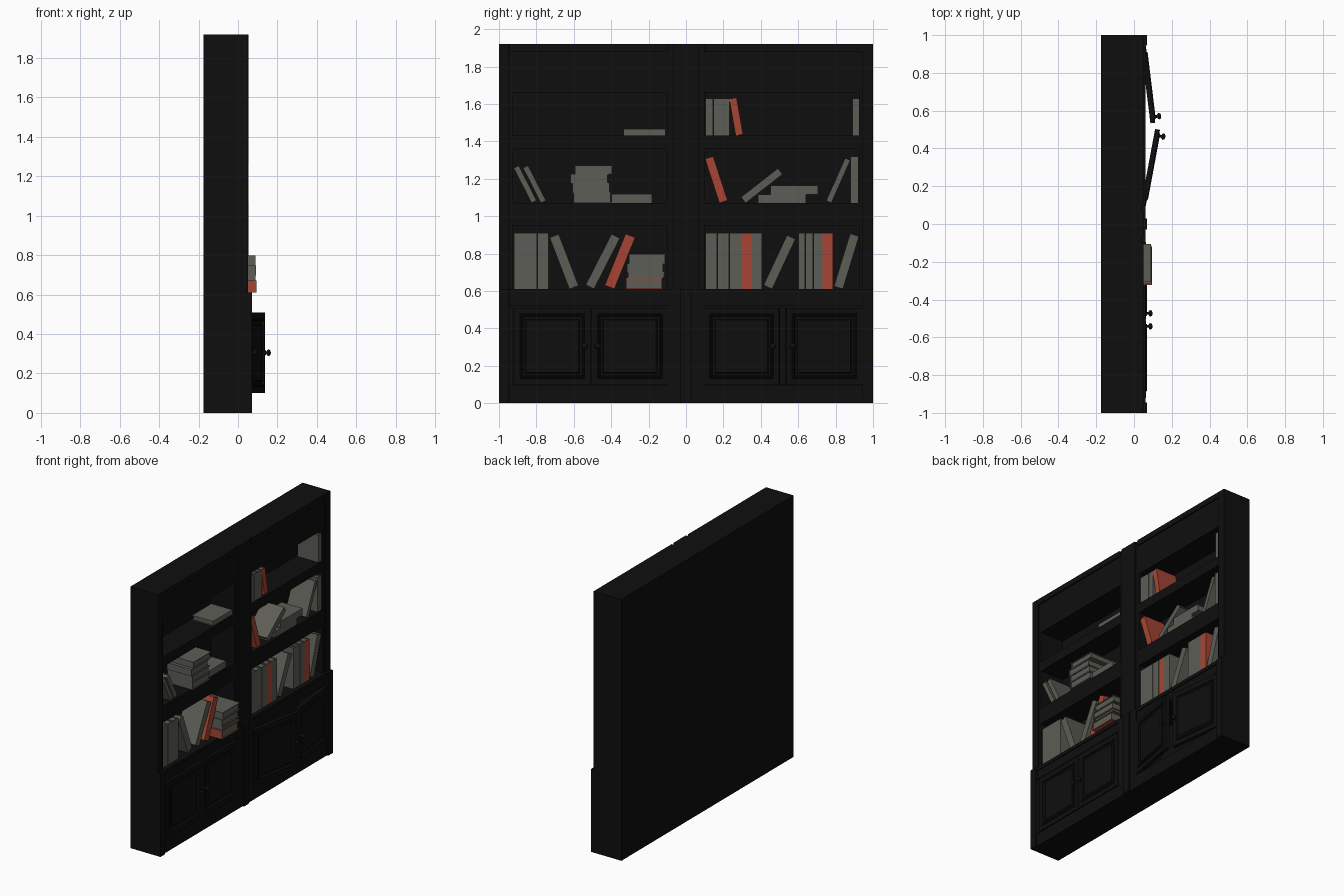
import bpy, bmesh, math
from mathutils import Matrix, Vector

if "Cube" in bpy.data.objects:
    bpy.data.objects.remove(bpy.data.objects["Cube"])


def material(name, rgb):
    m = bpy.data.materials.new(name)
    m.diffuse_color = (*rgb, 1)
    m.use_nodes = True
    m.node_tree.nodes["Principled BSDF"].inputs["Base Color"].default_value = m.diffuse_color
    return m


BLACK = material("black wood", (0.0045, 0.0045, 0.0045))
GREY = material("grey book", (0.11, 0.11, 0.093))
RED = material("red book", (0.38, 0.06, 0.035))


def add_box(bm, x, y, z, mat=0):
    """Box from (min, max) pairs."""
    c = Vector(((x[0] + x[1]) / 2, (y[0] + y[1]) / 2, (z[0] + z[1]) / 2))
    s = (x[1] - x[0], y[1] - y[0], z[1] - z[0], 1)
    r = bmesh.ops.create_cube(bm, size=1, matrix=Matrix.Translation(c) @ Matrix.Diagonal(s))
    faces = {f for v in r["verts"] for f in v.link_faces}
    for f in faces:
        f.material_index = mat
    return faces


def finish(bm, name, mats):
    me = bpy.data.meshes.new(name)
    bm.to_mesh(me)
    bm.free()
    ob = bpy.data.objects.new(name, me)
    for m in mats:
        me.materials.append(m)
    bpy.context.collection.objects.link(ob)
    return ob


def box(name, x, y, z):
    bm = bmesh.new()
    add_box(bm, x, y, z)
    return finish(bm, name, [BLACK])


# ---- carcass ----
box("back_panel", (-0.175, -0.15), (-1, 1), (0, 1.92))
for s in (-1, 1):
    box("side_wall", (-0.15, 0.04), sorted((s * 0.925, s)), (0, 1.92))
    box("side_pilaster", (0.04, 0.05), sorted((s * 0.945, s)), (0.61, 1.92))
    box("base_side_stile", (0.04, 0.07), sorted((s * 0.945, s)), (0, 0.61))
box("centre_wall", (-0.15, 0.04), (-0.1, 0.1), (0, 1.92))
box("centre_pilaster", (0.04, 0.052), (-0.07, 0.07), (0.61, 1.92))
box("base_centre_stile", (0.04, 0.06), (-0.095, 0.095), (0, 0.61))
box("base_centre_pilaster", (0.06, 0.07), (-0.03, 0.03), (0, 0.61))

# ---- shelves, rails and friezes in both bays ----
for y in ((-0.945, -0.095), (0.095, 0.945)):
    inner = (max(y[0], -0.93), min(y[1], 0.93))
    box("bottom_board", (-0.15, 0.04), inner, (0, 0.10))
    box("cupboard_top", (-0.15, 0.04), inner, (0.51, 0.61))
    box("lower_shelf", (-0.15, 0.04), inner, (0.95, 1.07))
    box("upper_shelf", (-0.15, 0.04), inner, (1.36, 1.43))
    box("top_board", (-0.15, 0.04), inner, (1.66, 1.92))
    box("plinth", (0.04, 0.06), y, (0, 0.095))
    box("base_rail", (0.04, 0.055), y, (0.52, 0.585))
    box("base_ledge", (0.04, 0.062), y, (0.585, 0.61))
    box("crown_strip", (0.04, 0.05), y, (1.88, 1.92))


# ---- cupboard doors with stepped panels and knobs ----
def door(name, hinge_y, side, angle, width=0.41):
    place = Matrix.Translation((0.037, hinge_y, 0)) @ Matrix.Rotation(math.radians(angle), 4, 'Z')
    bm = bmesh.new()
    add_box(bm, (0, 0.026), sorted((0, side * width)), (0.10, 0.51))
    front = max(bm.faces, key=lambda f: f.calc_center_median().x)
    for t, d in ((0.045, 0), (0.006, 0.005), (0.008, 0), (0.008, -0.011), (0.016, 0), (0.008, 0.006)):
        bmesh.ops.inset_region(bm, faces=[front], thickness=t, depth=d)
    bm.transform(place)
    finish(bm, name, [BLACK])
    # lathed knob
    bm = bmesh.new()
    profile = [(0.0, 0.013), (0.004, 0.013), (0.006, 0.007), (0.014, 0.007), (0.017, 0.014),
               (0.024, 0.017), (0.031, 0.014), (0.035, 0.005)]
    rings = []
    n = 14
    for x, r in profile:
        rings.append([bm.verts.new((0.026 + x, side * (width - 0.032) + r * math.cos(2 * math.pi * i / n),
                                    0.305 + r * math.sin(2 * math.pi * i / n))) for i in range(n)])
    for a, b in zip(rings, rings[1:]):
        for i in range(n):
            bm.faces.new((a[i], a[(i + 1) % n], b[(i + 1) % n], b[i]))
    bm.faces.new(rings[-1])
    bmesh.ops.recalc_face_normals(bm, faces=bm.faces)
    for f in bm.faces:
        f.smooth = True
    bm.transform(place)
    finish(bm, name + "_knob", [BLACK])


door("closed_door_left", -0.92, 1, 0)
door("closed_door_right", -0.095, -1, 0)
door("open_door_left", 0.10, 1, -10.5)
door("open_door_right", 0.94, -1, 7)


# ---- books: hard cover around an inset page block ----
def book(y, z, w, h, tilt=0, mat=GREY, d=0.17, fx=0.03, yaw=0):
    """y = middle, z = lowest point, fx = foremost point; tilt leans towards +y."""
    bm = bmesh.new()
    c, p = 0.005, 0.007
    add_box(bm, (-c, 0), (-w / 2, w / 2), (0, h))                      # spine
    for s in (-1, 1):                                                  # boards
        add_box(bm, (-d, -c), sorted((s * w / 2, s * (w / 2 - c))), (0, h))
    add_box(bm, (-d + p, -c), (-w / 2 + c, w / 2 - c), (p, h - p), 1)  # pages
    bm.transform(Matrix.Rotation(math.radians(yaw), 4, 'Z') @ Matrix.Rotation(math.radians(-tilt), 4, 'X'))
    ys = [v.co.y for v in bm.verts]
    shift = Vector((fx - max(v.co.x for v in bm.verts), y - (min(ys) + max(ys)) / 2,
                    z - min(v.co.z for v in bm.verts)))
    bmesh.ops.translate(bm, verts=bm.verts, vec=shift)
    finish(bm, "red_book" if mat == RED else "grey_book", [mat, GREY])


def row(start, z, h, widths, red=-1):
    """Upright books side by side."""
    y = start
    for i, w in enumerate(widths):
        book(y + w / 2, z, w - 0.002, h, mat=RED if i == red else GREY)
        y += w


S1, S2, S3 = 0.61, 1.07, 1.43

# lower shelf, left bay
row(-0.92, S1, 0.30, [0.062] * 3)
book(-0.652, S1, 0.052, 0.295, -21)
book(-0.445, S1, 0.05, 0.305, 27)
book(-0.353, S1, 0.055, 0.297, 22, RED)
z = S1
for w, y, fx, m in ((0.062, -0.222, 0.095, RED), (0.026, -0.210, 0.09, GREY),
                    (0.05, -0.215, 0.092, GREY), (0.05, -0.205, 0.09, GREY)):
    book(y, z, w, 0.235, 90, m, d=0.20, fx=fx, yaw=-90)
    z += w

# lower shelf, right bay
row(0.102, S1, 0.30, [0.065, 0.065, 0.062, 0.056, 0.058], 3)
book(0.50, S1, 0.05, 0.295, 25)
row(0.60, S1, 0.30, [0.038, 0.042, 0.05, 0.058], 3)
book(0.858, S1, 0.05, 0.295, 17)

# middle shelf, left bay
book(-0.86, S2, 0.03, 0.21, -27)
book(-0.81, S2, 0.03, 0.21, -27)
z = S2
for w, y in ((0.055, -0.50), (0.05, -0.505), (0.05, -0.515), (0.045, -0.49)):
    book(y, z, w, 0.20, 90, d=0.205, fx=0.054, yaw=-90)
    z += w
book(-0.29, S2, 0.048, 0.215, 90, d=0.19)

# middle shelf, right bay
book(0.162, S2, 0.046, 0.248, -18, RED)
book(0.405, S2, 0.04, 0.25, 52)
book(0.513, S2, 0.045, 0.255, 90)
book(0.578, S2 + 0.045, 0.05, 0.255, 90)
book(0.814, S2, 0.03, 0.25, 24)
book(0.902, S2, 0.043, 0.25)

# upper shelf
book(-0.222, S3, 0.035, 0.225, 90)
row(0.102, S3, 0.20, [0.044] * 3)
book(0.268, S3, 0.04, 0.20, -10, RED)
book(0.907, S3, 0.034, 0.20)
